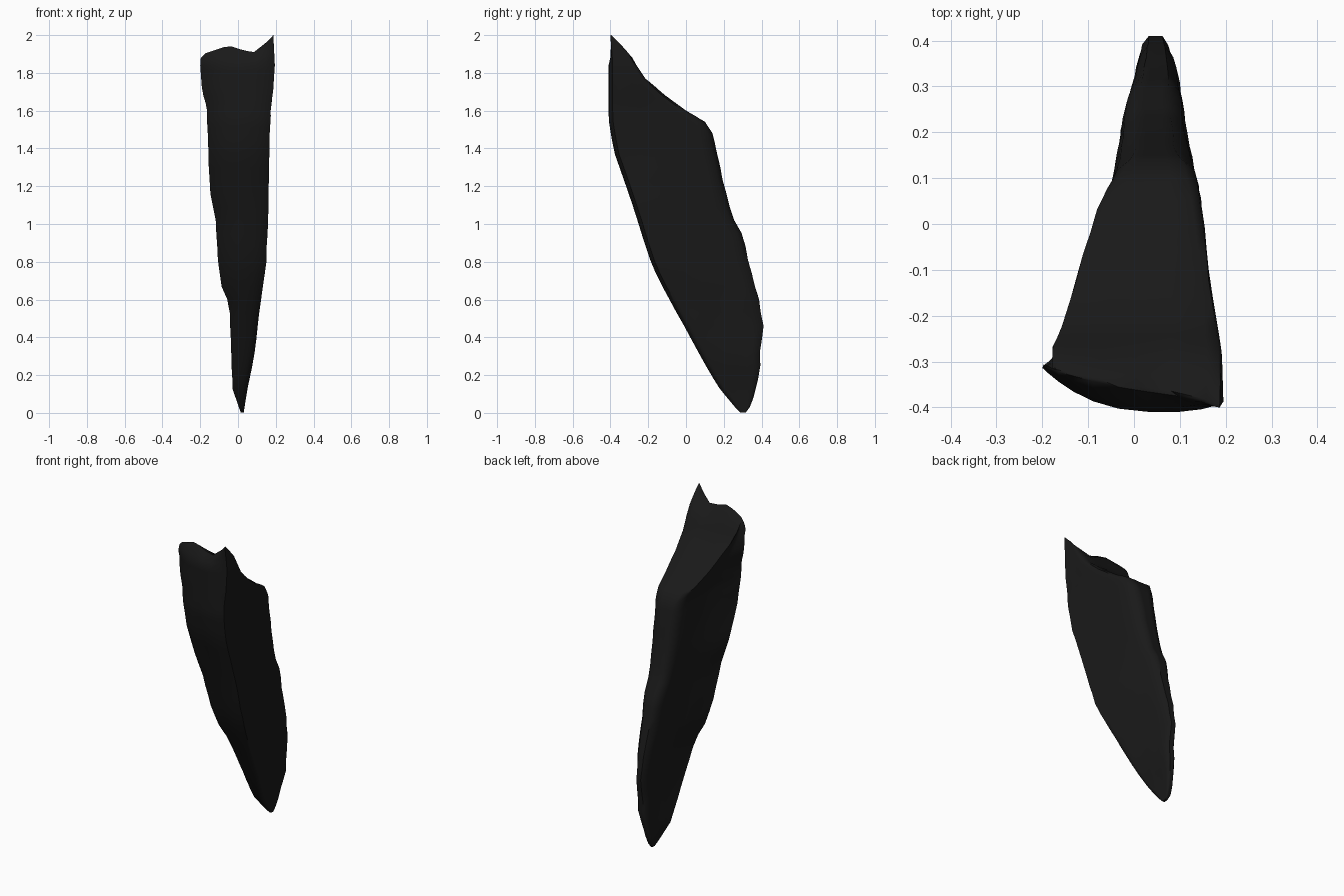
import bpy, bmesh, random

if "Cube" in bpy.data.objects:
    bpy.data.objects.remove(bpy.data.objects["Cube"])

random.seed(4)


def lerp_table(table, v):
    """Piecewise-linear lookup; rows are (key, value, value...)."""
    if v <= table[0][0]:
        return table[0][1:]
    for a, b in zip(table, table[1:]):
        if v <= b[0]:
            t = (v - a[0]) / (b[0] - a[0])
            return tuple(p + (q - p) * t for p, q in zip(a[1:], b[1:]))
    return table[-1][1:]


# side outline: z -> front y, back y
SIDE = [(0.0, .29, .315), (.04, .25, .345), (.14, .17, .375), (.26, .10, .39),
        (.46, -.01, .406), (.65, -.115, .375), (.78, -.18, .34), (.93, -.23, .30),
        (1.02, -.257, .255), (1.18, -.31, .205), (1.38, -.38, .165), (1.48, -.398, .14),
        (1.54, -.408, .10), (1.60, -.41, 0), (1.68, -.41, -.11), (1.77, -.41, -.215),
        (1.84, -.41, -.262)]
# front outline: z -> left x, right x
FRONT = [(0, .015, .03), (.13, -.03, .05), (.3, -.035, .085), (.58, -.045, .12),
         (.65, -.085, .13), (.8, -.105, .15), (1.06, -.12, .16), (1.12, -.145, .162),
         (1.4, -.158, .165), (1.62, -.165, .175), (1.7, -.19, .185), (1.84, -.2, .195)]
# top outline: y -> left x, right x
TOP = [(-.4, -.2, .197), (-.3, -.2, .195), (-.23, -.165, .185), (-.1, -.125, .165),
       (0, -.095, .155), (.05, -.08, .15), (.11, -.045, .14), (.2, -.03, .118),
       (.25, -.025, .11), (.35, .005, .095), (.4, .02, .07)]
# broken upper rim: x -> y, z
RIM = [(-.2, -.305, 1.875), (-.17, -.32, 1.905), (-.05, -.35, 1.945), (.04, -.365, 1.915),
       (.09, -.372, 1.905), (.125, -.378, 1.925), (.155, -.39, 1.965), (.187, -.402, 2.0)]

STEPS = [0, .05, .13, .25, .38, .5, .63, .76, .87, .95, 1]
FACE = [.03, .09, .17, .28, .42, .58, .75, .88, .96]


def section(z):
    """One horizontal slice: right flank, back, left flank, front face."""
    yf, yb = lerp_table(SIDE, z)
    fl, fr = lerp_table(FRONT, z)
    slant = min(.26 * (fr - fl), .65 * (yb - yf))
    soft = min(.022, .2 * (yb - yf))
    top = max(0, min(1, (z - 1.4) / .2))

    def limits(y):
        tl, tr = lerp_table(TOP, y)
        return max(tl, fl), min(tr, fr)

    def flank(s, left):
        y0 = yf + (slant if left else soft)
        y = y0 + (yb - y0) * s
        l, r = limits(y)
        # flanks run nearly straight from front edge to back edge, left one hollow
        k = max(0, min(1, s / .95))
        (l0, r0), (l1, r1) = limits(y0), limits(y0 + (yb - y0) * .95)
        hollow = .05 * (fr - fl) * 4 * k * (1 - k)
        l += .8 * (l0 + (l1 - l0) * k - l) + hollow
        r += .8 * (r0 + (r1 - r0) * k - r)
        pinch = 1
        if s > .9:
            pinch = .5 if s == 1 else .9
            pinch += (1 - pinch) * .65 * top
        mid = (l + r) / 2
        x = l if left else r
        return (mid + (x - mid) * pinch, y, z)

    right = [flank(s, False) for s in STEPS]
    left = [flank(s, True) for s in reversed(STEPS)]
    back = []
    for i in range(1, 4):
        t = i / 4
        back.append(tuple(a + (b - a) * t for a, b in zip(right[-1], left[0])))
    front = []
    for t in FACE:
        x = left[-1][0] + (right[0][0] - left[-1][0]) * t
        y = yf + slant * max(0, 1 - t * 1.5) ** 2.6 + soft * max(0, t * 4 - 3) ** 2
        front.append((x, y, z))
    return right + back + left + front


bm = bmesh.new()
levels = [.001, .03, .08, .13] + [.18 + .07 * i for i in range(18)]
levels += [1.44, 1.48, 1.51, 1.54, 1.57, 1.60, 1.64, 1.68, 1.72, 1.77, 1.81, 1.84]
rings = [section(z) for z in levels]

# slight chipped irregularity, strongest along the back edge
for ring in rings[3:-3]:
    chip = random.uniform(-.005, .005)
    for i, (x, y, z) in enumerate(ring):
        on_back = len(STEPS) - 2 <= i <= len(STEPS) + 4 and z < 1.4
        ring[i] = (x + random.uniform(-.0015, .0015), y + (chip if on_back else 0),
                   z + random.uniform(-.002, .002))

# jagged upper rim closes the body to a thin crest
crest = []
for x, y, z in rings[-1]:
    x = max(-.197, min(.187, x))
    ry, rz = lerp_table(RIM, x)
    crest.append((x, ry + (y - ry) * .06, rz))
for k in (.4, .75):
    rings.append([tuple(a + (b - a) * h for a, b, h in zip(p, q, (k, k ** 1.4, k)))
                  for p, q in zip(rings[len(levels) - 1], crest)])
rings.append(crest)

loops = [[bm.verts.new(p) for p in ring] for ring in rings]
n = len(loops[0])
for a, b in zip(loops, loops[1:]):
    for i in range(n):
        j = (i + 1) % n
        bm.faces.new((a[i], a[j], b[j], b[i]))
bm.faces.new(loops[0][::-1])
bm.faces.new(loops[-1])
bmesh.ops.remove_doubles(bm, verts=bm.verts, dist=.0008)
bmesh.ops.triangulate(bm, faces=[f for f in bm.faces if len(f.verts) > 4])
bmesh.ops.recalc_face_normals(bm, faces=bm.faces)

mesh = bpy.data.meshes.new("stone_shard")
bm.to_mesh(mesh)
bm.free()
shard = bpy.data.objects.new("stone_shard", mesh)
bpy.context.collection.objects.link(shard)

# near-black stone
mat = bpy.data.materials.new("dark_stone")
mat.diffuse_color = (.01, .01, .01, 1)
mat.use_nodes = True
mat.node_tree.nodes["Principled BSDF"].inputs["Base Color"].default_value = mat.diffuse_color
mesh.materials.append(mat)

bpy.context.view_layer.objects.active = shard
shard.select_set(True)
bpy.ops.object.shade_smooth_by_angle(angle=.8)
